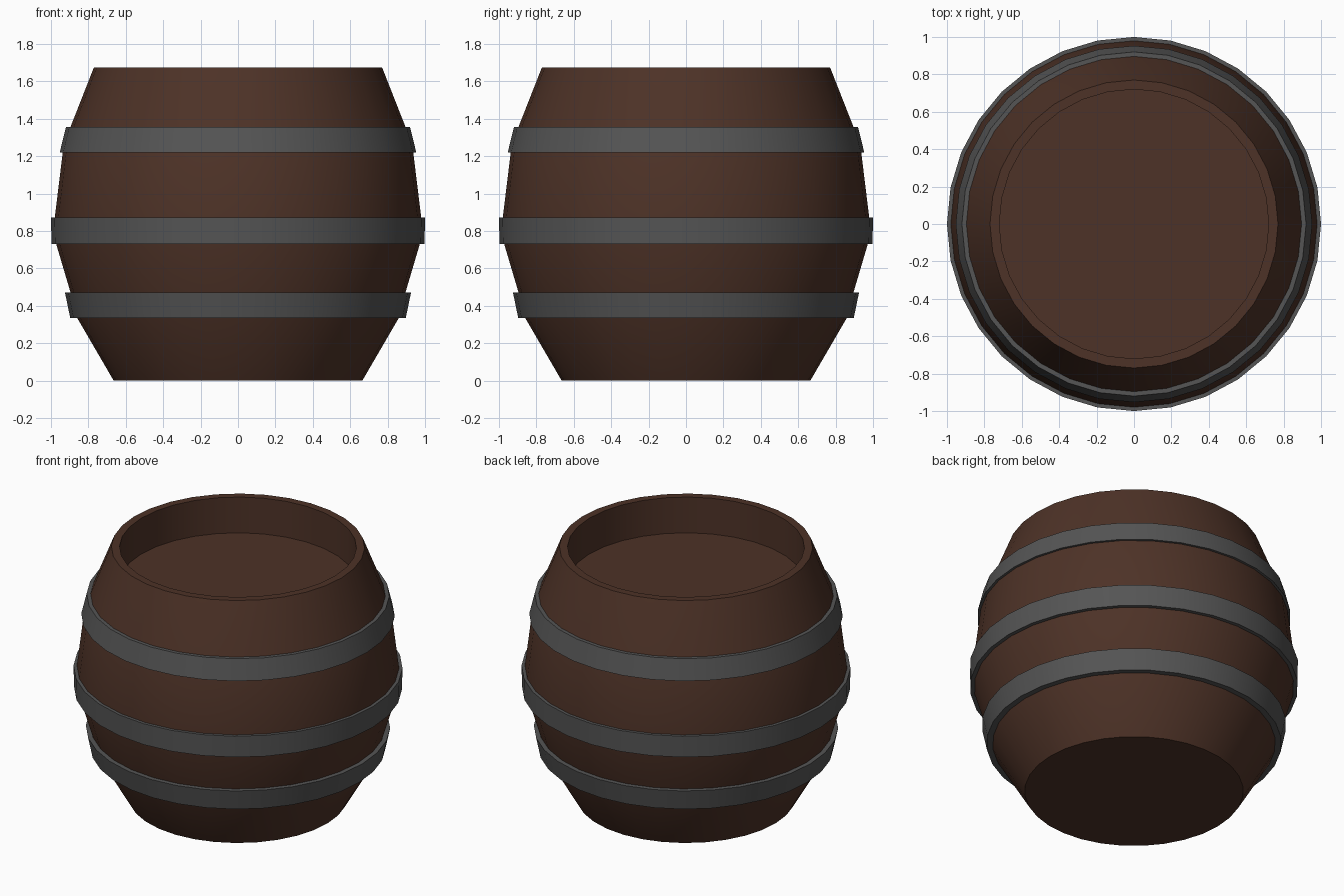
import bpy, bmesh, math

if "Cube" in bpy.data.objects:
    bpy.data.objects.remove(bpy.data.objects["Cube"])

SIDES = 32


def material(name, color):
    m = bpy.data.materials.new(name)
    m.diffuse_color = color
    m.use_nodes = True
    m.node_tree.nodes["Principled BSDF"].inputs["Base Color"].default_value = m.diffuse_color
    return m


def lathe(name, profile, mat, closed=False):
    """Revolve (radius, z) points around z; cap the ends or close into a ring."""
    bm = bmesh.new()
    rings = []
    for r, z in profile:
        rings.append([bm.verts.new((r * math.cos(2 * math.pi * i / SIDES),
                                    r * math.sin(2 * math.pi * i / SIDES), z))
                      for i in range(SIDES)])
    pairs = list(zip(rings, rings[1:]))
    if closed:
        pairs.append((rings[-1], rings[0]))
    else:
        bm.faces.new(rings[0])
        bm.faces.new(rings[-1])
    for a, b in pairs:
        for i in range(SIDES):
            j = (i + 1) % SIDES
            bm.faces.new((a[i], a[j], b[j], b[i]))
    bmesh.ops.recalc_face_normals(bm, faces=bm.faces)
    mesh = bpy.data.meshes.new(name)
    bm.to_mesh(mesh)
    bm.free()
    obj = bpy.data.objects.new(name, mesh)
    bpy.context.collection.objects.link(obj)
    mesh.materials.append(mat)
    bpy.ops.object.select_all(action='DESELECT')
    obj.select_set(True)
    bpy.context.view_layer.objects.active = obj
    bpy.ops.object.shade_smooth_by_angle(angle=math.radians(30))
    return obj


wood = material("dark_wood", (0.075, 0.032, 0.02, 1))
iron = material("iron", (0.09, 0.09, 0.09, 1))

# Barrel body: bulging staves, rim and recessed lid
lathe("barrel_body", [(0.665, 0), (0.86, 0.335), (0.895, 0.47), (0.978, 0.75),
                      (0.981, 0.86), (0.937, 1.22), (0.896, 1.355), (0.77, 1.675),
                      (0.72, 1.675), (0.72, 1.435)], wood)

# Hoops: bottom radius, bottom z, top radius, top z
hoops = {"lower_hoop": (0.897, 0.335, 0.925, 0.47),
         "middle_hoop": (0.997, 0.73, 1.0, 0.872),
         "upper_hoop": (0.953, 1.22, 0.92, 1.355)}
for name, (r0, z0, r1, z1) in hoops.items():
    lathe(name, [(r0, z0), (r1, z1), (r1 - 0.045, z1), (r0 - 0.045, z0)], iron, closed=True)
